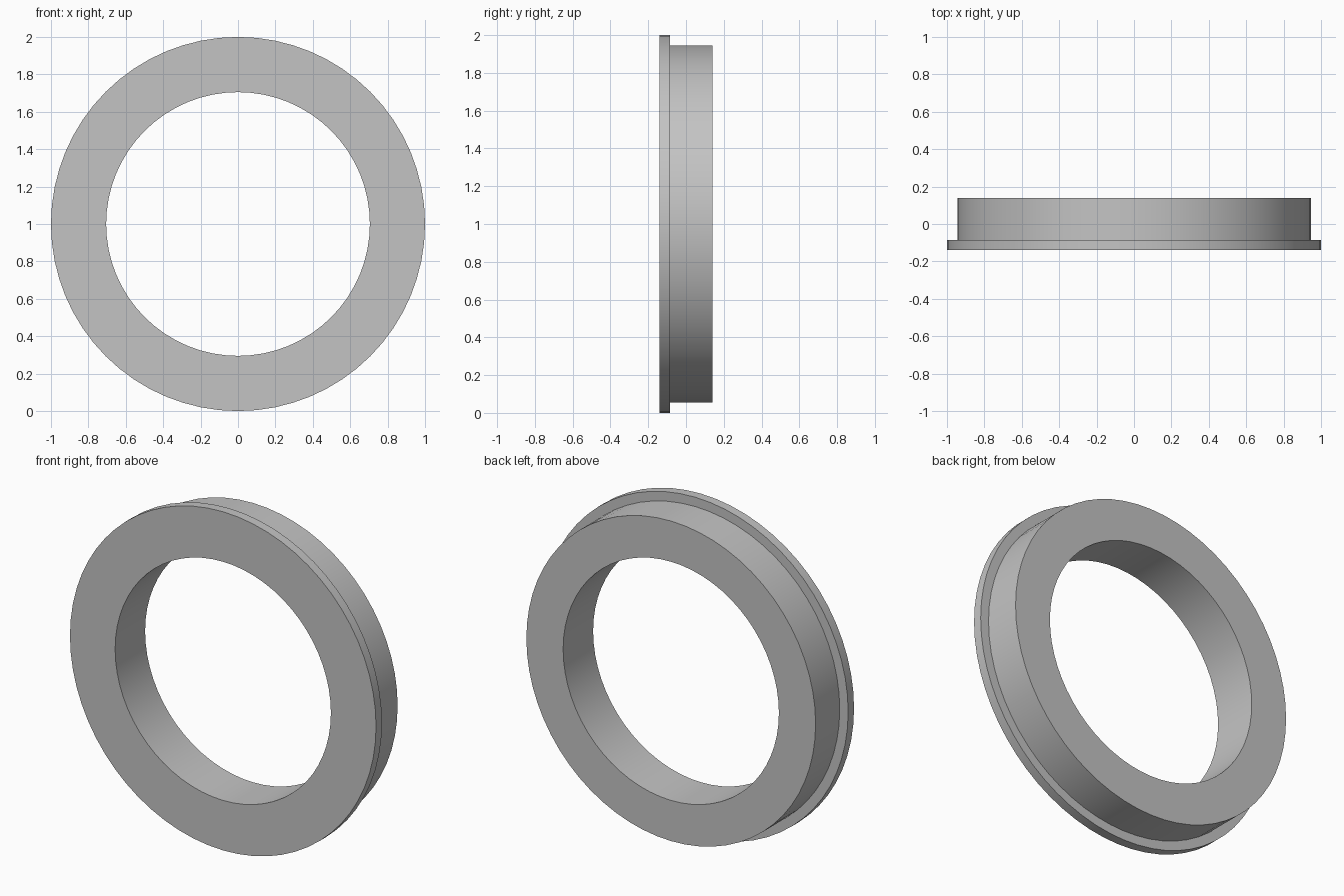
import bpy, bmesh, math
from mathutils import Matrix, Vector

cube = bpy.data.objects.get("Cube")
if cube:
    bpy.data.objects.remove(cube, do_unlink=True)

SEGMENTS = 64
CENTRE_Z = 1.0

# Plain grey material
grey = bpy.data.materials.new("plain grey")
grey.use_nodes = True
colour = (0.55, 0.55, 0.55, 1)
grey.diffuse_color = colour
grey.node_tree.nodes["Principled BSDF"].inputs["Base Color"].default_value = colour

# Stepped cross-section (radius, y): thin front flange, then the sleeve
profile = [(0.705, -0.14), (1.0, -0.14), (1.0, -0.085),
           (0.945, -0.085), (0.945, 0.14), (0.705, 0.14)]

# Revolve the cross-section around the y axis
bm = bmesh.new()
rings = []
for i in range(SEGMENTS):
    turn = Matrix.Rotation(math.tau * i / SEGMENTS, 3, 'Y')
    rings.append([bm.verts.new(turn @ Vector((r, y, 0)) + Vector((0, 0, CENTRE_Z)))
                  for r, y in profile])
n = len(profile)
for i, ring in enumerate(rings):
    following = rings[(i + 1) % SEGMENTS]
    for j in range(n):
        k = (j + 1) % n
        bm.faces.new((ring[j], ring[k], following[k], following[j]))
bmesh.ops.recalc_face_normals(bm, faces=bm.faces)

mesh = bpy.data.meshes.new("flanged_ring")
bm.to_mesh(mesh)
bm.free()
mesh.materials.append(grey)
ring_object = bpy.data.objects.new("flanged_ring", mesh)
bpy.context.collection.objects.link(ring_object)

# Smooth round walls, sharp rims
bpy.ops.object.select_all(action='DESELECT')
ring_object.select_set(True)
bpy.context.view_layer.objects.active = ring_object
bpy.ops.object.shade_smooth_by_angle(angle=math.radians(30))
